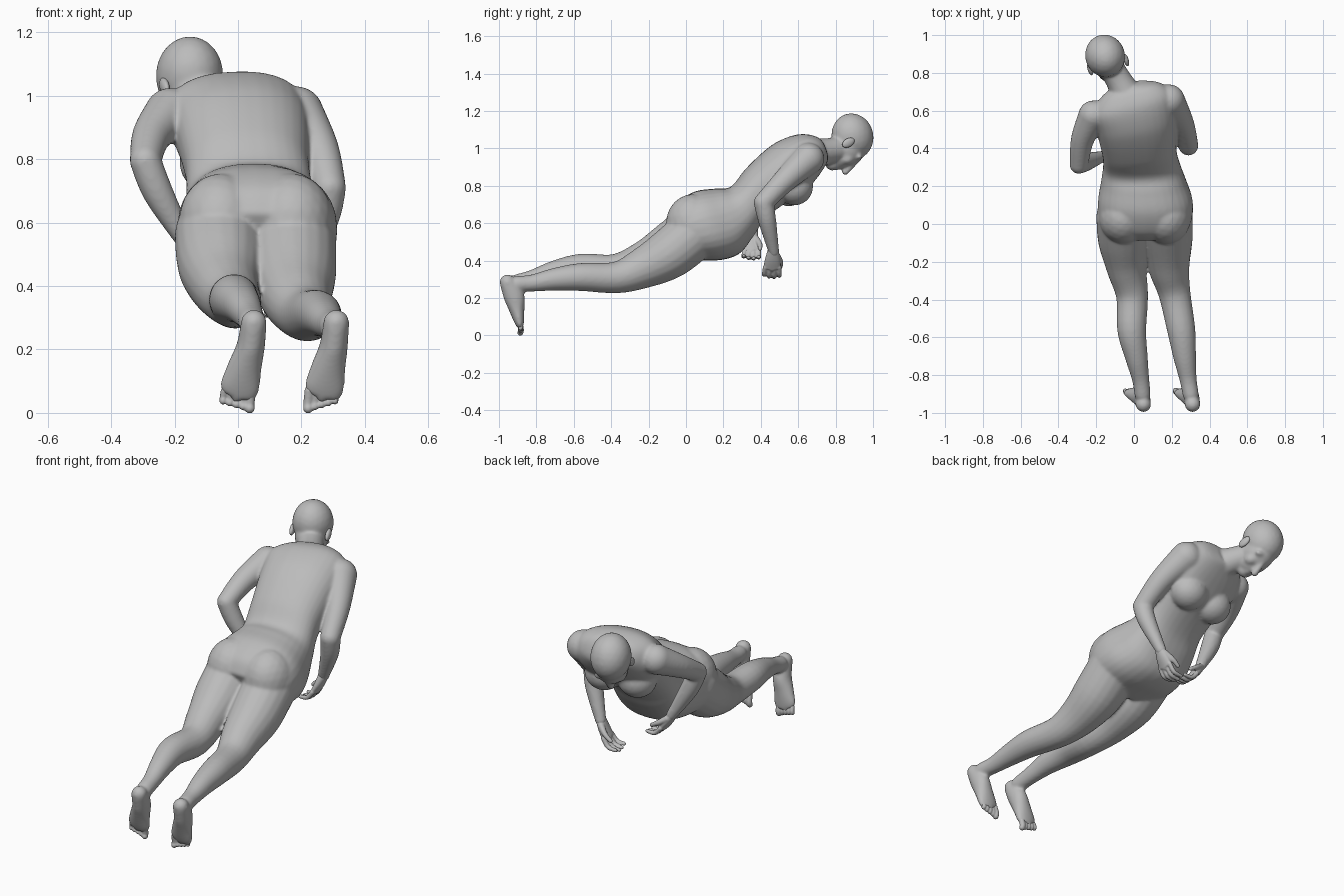
import bpy, bmesh, math
from mathutils import Vector, Matrix, Euler

skin = bpy.data.materials.new("plain grey")
skin.diffuse_color = (0.5, 0.5, 0.5, 1)


def spline(rows, steps=5):
    """Catmull-Rom resampling of section rows."""
    rows = [Vector(r) for r in rows]
    out = []
    for i in range(len(rows) - 1):
        p0, p1, p2 = rows[max(i - 1, 0)], rows[i], rows[i + 1]
        p3 = rows[min(i + 2, len(rows) - 1)]
        for k in range(steps):
            t = k / steps
            out.append(0.5 * (2 * p1 + (p2 - p0) * t + (2 * p0 - 5 * p1 + 4 * p2 - p3) * t ** 2
                              + (3 * p1 - p0 - 3 * p2 + p3) * t ** 3))
    return out + [rows[-1]]


def skin_rings(bm, rings):
    vs = [[bm.verts.new(p) for p in r] for r in rings]
    n = len(vs[0])
    for a, b in zip(vs, vs[1:]):
        for i in range(n):
            bm.faces.new((a[i], a[(i + 1) % n], b[(i + 1) % n], b[i]))
    bm.faces.new(vs[0][::-1])
    bm.faces.new(vs[-1])


def ball(bm, loc, size, rot=(0, 0, 0)):
    m = Matrix.LocRotScale(Vector(loc), Euler(rot), Vector(size))
    bmesh.ops.create_icosphere(bm, subdivisions=3, radius=1, matrix=m)


def limb(bm, rows, hint=(1, 0, 0), n=20):
    """Loft along (x, y, z, width radius, depth radius) sections with rounded ends."""
    pts = spline(rows)
    rings = []
    for i, p in enumerate(pts):
        c = Vector(p[:3])
        t = (Vector(pts[min(i + 1, len(pts) - 1)][:3]) - Vector(pts[max(i - 1, 0)][:3])).normalized()
        a = Vector(hint)
        a = (a - t * a.dot(t)).normalized()
        b = t.cross(a)
        rings.append([c + a * p[3] * math.cos(2 * math.pi * k / n) + b * p[4] * math.sin(2 * math.pi * k / n)
                      for k in range(n)])
    skin_rings(bm, rings)
    for p in (pts[0], pts[-1]):
        r = min(p[3], p[4])
        ball(bm, p[:3], (r, r, r))


def rounded(rows):
    return [(x, y, z, r, r) for x, y, z, r in rows]


def finish(name, bm, voxel, smooth):
    """Fuse the overlapping forms into one smooth skin."""
    bmesh.ops.recalc_face_normals(bm, faces=bm.faces)
    me = bpy.data.meshes.new(name)
    bm.to_mesh(me)
    bm.free()
    me.materials.append(skin)
    for p in me.polygons:
        p.use_smooth = True
    ob = bpy.data.objects.new(name, me)
    bpy.context.collection.objects.link(ob)
    r = ob.modifiers.new("fuse", 'REMESH')
    r.mode = 'VOXEL'
    r.voxel_size = voxel
    r.use_smooth_shade = True
    s = ob.modifiers.new("soften", 'SMOOTH')
    s.factor = 0.5
    s.iterations = smooth


# ---- body: one fused skin of torso, neck, head, legs, feet and arms ----
bm = bmesh.new()

# torso sections: back y,z, front y,z, centre x, half width, shoulder twist
torso = [(-0.09, 0.63, 0.02, 0.40, 0.055, 0.20, 0), (-0.05, 0.71, 0.10, 0.40, 0.06, 0.245, 0),
         (0.05, 0.77, 0.20, 0.405, 0.06, 0.25, 0), (0.16, 0.785, 0.29, 0.44, 0.05, 0.225, 0.02),
         (0.24, 0.795, 0.36, 0.53, 0.04, 0.205, 0.05), (0.32, 0.89, 0.42, 0.62, 0.03, 0.195, 0.1),
         (0.42, 0.985, 0.52, 0.70, 0.02, 0.205, 0.15), (0.50, 1.04, 0.61, 0.75, 0.01, 0.215, 0.2),
         (0.60, 1.075, 0.68, 0.83, -0.01, 0.215, 0.25), (0.68, 1.065, 0.73, 0.90, -0.02, 0.155, 0.25),
         (0.715, 1.04, 0.75, 0.93, -0.04, 0.08, 0.25)]
rings = []
for by, bz, fy, fz, cx, hw, tw in spline(torso):
    mid = Vector((cx, (by + fy) / 2, (bz + fz) / 2))
    side = Vector((hw, hw * tw, hw * tw * 0.15))
    deep = Vector((0, (by - fy) / 2, (bz - fz) / 2))
    ring = []
    for k in range(32):
        c, s = math.cos(math.pi * k / 16), math.sin(math.pi * k / 16)
        ring.append(mid + side * math.copysign(abs(c) ** 0.85, c) + deep * math.copysign(abs(s) ** 0.85, s))
    rings.append(ring)
skin_rings(bm, rings)

# chest
ball(bm, (-0.08, 0.55, 0.79), (0.105, 0.1, 0.1))
ball(bm, (0.105, 0.58, 0.795), (0.105, 0.1, 0.1))

# buttocks
for x in (-0.055, 0.17):
    ball(bm, (x, 0.035, 0.60), (0.132, 0.142, 0.155))

# neck
limb(bm, rounded([(-0.02, 0.65, 0.965, 0.09), (-0.08, 0.76, 0.985, 0.07), (-0.13, 0.84, 1.0, 0.07)]))

# legs, running into the ankles
limb(bm, rounded([(-0.06, 0.04, 0.56, 0.14), (-0.055, -0.09, 0.465, 0.135), (-0.04, -0.23, 0.395, 0.107),
                  (-0.01, -0.38, 0.35, 0.085), (-0.012, -0.56, 0.36, 0.077), (0.012, -0.70, 0.34, 0.061),
                  (0.035, -0.82, 0.305, 0.046), (0.045, -0.90, 0.285, 0.043)]))
limb(bm, rounded([(0.17, 0.04, 0.54, 0.14), (0.175, -0.09, 0.435, 0.135), (0.185, -0.23, 0.36, 0.11),
                  (0.215, -0.37, 0.31, 0.085), (0.25, -0.56, 0.312, 0.075), (0.268, -0.70, 0.30, 0.061),
                  (0.286, -0.82, 0.28, 0.046), (0.30, -0.90, 0.275, 0.043)]))

# feet, standing on the toes
feet = (("left", 0.05, 1), ("right", 0.31, 0.85))
for name, x, lean in feet:
    limb(bm, [(x, -0.955, 0.285, 0.041, 0.043), (x - 0.01 * lean, -0.92, 0.21, 0.045, 0.056),
              (x - 0.03 * lean, -0.905, 0.14, 0.055, 0.042), (x - 0.045 * lean, -0.893, 0.08, 0.063, 0.028),
              (x - 0.055 * lean, -0.887, 0.05, 0.052, 0.018)])

# arms: upper arm, then forearm
limb(bm, rounded([(-0.215, 0.575, 0.945, 0.08), (-0.272, 0.45, 0.875, 0.062), (-0.292, 0.315, 0.795, 0.05)]))
limb(bm, rounded([(-0.292, 0.315, 0.795, 0.05), (-0.25, 0.33, 0.69, 0.048), (-0.16, 0.36, 0.53, 0.028)]))
limb(bm, rounded([(0.185, 0.655, 0.945, 0.085), (0.255, 0.53, 0.83, 0.064), (0.288, 0.415, 0.71, 0.053)]))
limb(bm, rounded([(0.288, 0.415, 0.71, 0.053), (0.27, 0.435, 0.61, 0.048), (0.205, 0.47, 0.445, 0.029)]))

# head and face
yaw = 0.29
ball(bm, (-0.153, 0.89, 1.064), (0.106, 0.113, 0.125), (0.3, 0, yaw))
ball(bm, (-0.14, 0.86, 1.0), (0.086, 0.1, 0.098), (0, 0, yaw))
ball(bm, (-0.13, 0.82, 0.955), (0.068, 0.072, 0.066), (-0.3, 0, yaw))
ball(bm, (-0.118, 0.782, 0.915), (0.04, 0.037, 0.034), (0, 0, yaw))
limb(bm, rounded([(-0.14, 0.905, 0.925, 0.014), (-0.127, 0.852, 0.876, 0.02)]))
ball(bm, (-0.122, 0.81, 0.897), (0.028, 0.016, 0.014), (0, 0, yaw))
for s in (-1, 1):
    ball(bm, (-0.142 + s * 0.034, 0.91 + s * 0.01, 0.955), (0.035, 0.022, 0.018), (0, 0, yaw))
    ball(bm, (-0.133 + s * 0.04, 0.85 + s * 0.012, 0.945), (0.034, 0.04, 0.034), (0, 0, yaw))
finish("body", bm, 0.007, 14)

# ears
for name, x, y in (("left_ear", -0.232, 0.82), ("right_ear", -0.042, 0.868)):
    bm = bmesh.new()
    ball(bm, (x, y, 1.03), (0.014, 0.038, 0.024), (0.5, 0, yaw))
    finish(name, bm, 0.004, 2)

# toes, big toe on the inner side
for name, x, lean in feet:
    bm = bmesh.new()
    for k in range(5):
        f = k if name == "right" else 4 - k
        r = 0.016 if f == 0 else 0.012
        tx = x - 0.055 * lean - 0.042 + 0.021 * k
        limb(bm, rounded([(tx + 0.004, -0.89, 0.07, r), (tx, -0.882, 0.03 + 0.004 * f, r),
                          (tx, -0.886, 0.014 + 0.006 * f, r)]), n=10)
    finish(name + "_toes", bm, 0.0045, 3)


# ---- hands ----
def hand(name, wrist, along, curl, g=1.12):
    bm = bmesh.new()
    w = Vector(wrist)
    d = Vector(along).normalized()                      # along the fingers
    y = Vector((0, 1, 0))                               # across the palm
    palm = Vector((curl, 0, 0))
    palm = (palm - d * palm.dot(d)).normalized()        # curl direction

    def at(u, v, c, ra, rb=None):
        p = w + (d * u + y * v + palm * c) * g
        return (*p, ra * g, (rb or ra) * g)
    limb(bm, [at(-0.01, 0, 0, 0.026, 0.023), at(0.04, 0, 0, 0.037, 0.02), at(0.085, 0, 0.004, 0.042, 0.016)], hint=y)
    for k in range(4):
        v = -0.033 + 0.022 * k
        n = (0.85, 1, 1.05, 0.95)[k]
        limb(bm, [at(0.08, v, 0.003, 0.012), at(0.08 + 0.045 * n, v * 1.1, 0.014, 0.011),
                  at(0.08 + 0.068 * n, v * 1.1, 0.05, 0.009)], hint=y, n=10)
    limb(bm, [at(0.02, 0.02, 0.005, 0.016), at(0.06, 0.038, 0.025, 0.013), at(0.095, 0.04, 0.045, 0.01)], hint=y, n=10)
    finish(name, bm, 0.0045, 3)


hand("left_hand", (-0.16, 0.355, 0.53), (0.5, -0.05, -0.85), 1)
hand("right_hand", (0.205, 0.465, 0.445), (-0.38, -0.05, -0.92), -1)
